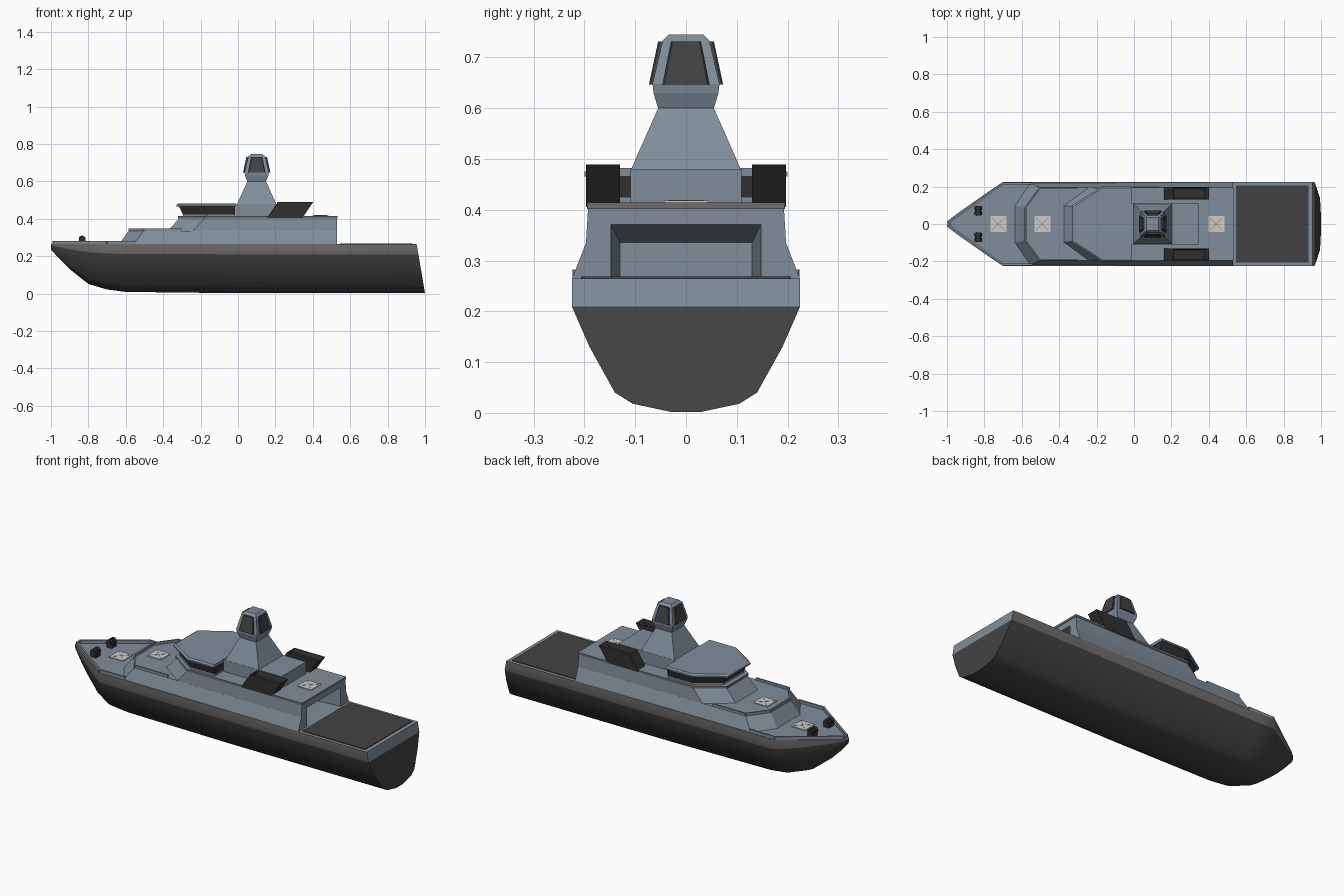
import bpy, bmesh, math
from mathutils import Matrix, Vector

if "Cube" in bpy.data.objects:
    bpy.data.objects.remove(bpy.data.objects["Cube"])


def material(name, rgb):
    m = bpy.data.materials.new(name)
    m.diffuse_color = (*rgb, 1)
    m.use_nodes = True
    m.node_tree.nodes["Principled BSDF"].inputs["Base Color"].default_value = m.diffuse_color
    return m


BLUE = material("blue_grey_paint", (0.215, 0.27, 0.325))
DARK = material("dark_hull_grey", (0.055, 0.055, 0.055))
BLACK = material("near_black", (0.03, 0.03, 0.03))
WARM = material("warm_mid_grey", (0.16, 0.155, 0.15))
PALE = material("pale_hatch", (0.62, 0.6, 0.57))
LINE = material("hatch_lines", (0.32, 0.31, 0.3))


def finish(name, bm, mats, smooth=None):
    bmesh.ops.recalc_face_normals(bm, faces=bm.faces)
    me = bpy.data.meshes.new(name)
    bm.to_mesh(me)
    bm.free()
    for m in mats:
        me.materials.append(m)
    ob = bpy.data.objects.new(name, me)
    bpy.context.collection.objects.link(ob)
    if smooth:
        bpy.ops.object.select_all(action='DESELECT')
        ob.select_set(True)
        bpy.context.view_layer.objects.active = ob
        bpy.ops.object.shade_smooth_by_angle(angle=math.radians(smooth))
    return ob


def both(half):
    """Close a half outline by mirroring it across y."""
    return list(half) + [(x, -y) for x, y in reversed(half)]


def loft(name, rings, mats, side_mat=0):
    """Skin rings of 3D points with equal counts and cap both ends."""
    bm = bmesh.new()
    vs = [[bm.verts.new(p) for p in r] for r in rings]
    n = len(rings[0])
    for a, b in zip(vs, vs[1:]):
        for i in range(n):
            f = bm.faces.new((a[i], a[(i + 1) % n], b[(i + 1) % n], b[i]))
            f.material_index = side_mat
    bm.faces.new(vs[0])
    bm.faces.new(vs[-1])
    return finish(name, bm, mats)


def stack(name, layers, mats, side_mat=0):
    """Loft mirrored half outlines given as (z, half outline)."""
    return loft(name, [[(x, y, z) for x, y in both(h)] for z, h in layers], mats, side_mat)


def box(name, x0, x1, y0, y1, z0, z1, mat):
    return loft(name, [[(x0, y0, z), (x1, y0, z), (x1, y1, z), (x0, y1, z)] for z in (z0, z1)], [mat])


def wall(name, path, z0, z1, t, mat):
    """Thin upright wall following a 2D path."""
    bm = bmesh.new()
    for a, b in zip(path, path[1:]):
        a, b = Vector((*a, 0)), Vector((*b, 0))
        d = b - a
        mid = (a + b) / 2 + Vector((0, 0, (z0 + z1) / 2))
        mx = Matrix.Translation(mid) @ Matrix.Rotation(math.atan2(d.y, d.x), 4, 'Z')
        mx = mx @ Matrix.Diagonal((d.length + t, t, z1 - z0, 1))
        bmesh.ops.create_cube(bm, size=1, matrix=mx)
    return finish(name, bm, [mat])


# Hull: stations along x, blue deck, grey upper band, dark below
section = [(0.225, 0.265), (0.225, 0.21), (0.19, 0.13), (0.14, 0.04), (0.105, 0.018), (0.03, 0.002)]
stations = [(-1, 0.235, 0.014), (-0.95, 0.18, 0.052), (-0.9, 0.13, 0.088), (-0.8, 0.05, 0.158),
            (-0.7, 0.02, 0.225), (-0.6, 0.007, 0.225), (0, 0, 0.225), (0.955, 0, 0.225)]
bm = bmesh.new()
rows = []
for x, keel, w in stations:
    half = []
    for y, z in section:
        xx = x + 0.17 * (0.265 - z) if x > 0.9 else x   # raked transom
        half.append((xx, y * w / 0.225, keel + (0.265 - keel) * z / 0.265))
    rows.append([bm.verts.new(p) for p in half] +
                [bm.verts.new((p[0], -p[1], p[2])) for p in reversed(half)])
n = 12
for a, b in zip(rows, rows[1:]):
    for i in range(n):
        f = bm.faces.new((a[i], a[(i + 1) % n], b[(i + 1) % n], b[i]))
        f.material_index = 0 if i == n - 1 else 2 if i in (0, n - 2) else 1
for r in (rows[0], rows[-1]):
    for i in range(5):
        f = bm.faces.new((r[i], r[i + 1], r[n - 2 - i], r[n - 1 - i]))
        f.material_index = 0 if i == 0 else 1
finish("hull", bm, [BLUE, DARK, WARM], 35)

# Superstructure in two tiers
lower = stack("lower_superstructure", [
    (0.265, [(-0.635, 0.1), (-0.555, 0.218), (0.53, 0.224)]),
    (0.335, [(-0.585, 0.087), (-0.505, 0.196), (0.53, 0.197)])], [BLUE])
upper = stack("upper_superstructure", [
    (0.335, [(-0.375, 0.097), (-0.24, 0.196), (0.53, 0.197)]),
    (0.402, [(-0.315, 0.093), (-0.18, 0.19), (0.53, 0.193)])], [BLUE])
stack("upper_deck_edge", [
    (z, [(-0.32, 0.095), (-0.18, 0.195), (0.533, 0.195)]) for z in (0.402, 0.414)], [BLUE, WARM], 1)
# blue skin hides the grey underside rule: top face of the edge plate stays blue

# Tapered hangar bay cut into the aft face
cutter = loft("hangar_cutter", [
    [(x, -y, 0.2), (x, y, 0.2), (x, y, z), (x, -y, z)]
    for x, y, z in ((0.33, 0.13, 0.336), (0.532, 0.148, 0.371))], [BLUE])
for ob in (lower, upper):
    mod = ob.modifiers.new("hangar", 'BOOLEAN')
    mod.object = cutter
    mod.solver = 'EXACT'
    bpy.context.view_layer.objects.active = ob
    bpy.ops.object.modifier_apply(modifier=mod.name)
bpy.data.objects.remove(cutter)

# Flight deck
box("flight_deck", 0.545, 0.932, -0.207, 0.207, 0.262, 0.269, DARK)

# Bridge windows and roof
stack("bridge_sill", [
    (z, [(-0.295, 0.09), (-0.165, 0.182), (-0.015, 0.182)]) for z in (0.412, 0.424)], [BLUE])
stack("bridge_windows", [
    (0.424, [(-0.295, 0.09), (-0.165, 0.182), (-0.016, 0.182)]),
    (0.466, [(-0.315, 0.095), (-0.172, 0.192), (-0.016, 0.192)])], [BLACK])
stack("bridge_roof", [
    (0.466, [(-0.33, 0.1), (-0.175, 0.2), (-0.012, 0.2)]),
    (0.474, [(-0.33, 0.1), (-0.175, 0.2), (-0.012, 0.2)]),
    (0.482, [(-0.318, 0.096), (-0.17, 0.192), (-0.012, 0.192)])], [BLUE])

# Deckhouse behind the bridge, and the mast
box("mast_deckhouse", -0.014, 0.345, -0.109, 0.109, 0.41, 0.48, BLUE)
mast = [(0.48, 0.104, 0.108), (0.6, 0.05, 0.055), (0.63, 0.062, 0.064), (0.648, 0.065, 0.066),
        (0.733, 0.045, 0.046), (0.745, 0.032, 0.034)]
stack("mast", [(z, [(0.1 - hx, hy), (0.1 + hx, hy)]) for z, hx, hy in mast], [BLUE])

# Sensor panels on the four mast faces
for k, side in enumerate(("aft", "left", "front", "right")):
    turn = Matrix.Translation((0.1, 0, 0)) @ Matrix.Rotation(k * math.pi / 2, 4, 'Z')
    rings = []
    for off, s in ((-0.006, 1), (0.005, 1), (0.008, 0.92)):
        pts = [(0.065, -0.046 * s, 0.647), (0.065, 0.046 * s, 0.647),
               (0.047, 0.029 * s, 0.731), (0.047, -0.029 * s, 0.731)]
        rings.append([turn @ Vector((x + off, y, z)) for x, y, z in pts])
    loft("mast_panel_" + side, rings, [DARK])

# Slanted side launchers with a recessed top
for s, side in ((1, "left"), (-1, "right")):
    bm = bmesh.new()
    rings = []
    for x0, x1, z in ((0.155, 0.345, 0.405), (0.212, 0.402, 0.489)):
        rings.append([bm.verts.new((x, s * y, z)) for x, y in
                      ((x0, 0.13), (x1, 0.13), (x1, 0.197), (x0, 0.197))])
    for i in range(4):
        j = (i + 1) % 4
        bm.faces.new((rings[0][i], rings[0][j], rings[1][j], rings[1][i]))
    bm.faces.new(rings[0])
    top = bm.faces.new(rings[1])
    bmesh.ops.recalc_face_normals(bm, faces=bm.faces)
    bmesh.ops.inset_individual(bm, faces=[top], thickness=0.012)
    bmesh.ops.translate(bm, verts=top.verts, vec=(-0.017, 0, -0.025))
    finish("launcher_" + side, bm, [BLACK])

# Bow bulwark and foredeck rail
wall("bow_bulwark", both([(-0.55, 0.217), (-0.7, 0.217), (-0.985, 0.013)]), 0.262, 0.282, 0.01, BLUE)
wall("foredeck_rail", both([(-0.305, 0.19), (-0.503, 0.19), (-0.58, 0.087)]), 0.333, 0.349, 0.008, BLUE)

# Deck hatches with crossed markings
for i, (x, z) in enumerate(((-0.725, 0.265), (-0.49, 0.335), (0.44, 0.414))):
    r = 0.043
    box("hatch_%d" % (i + 1), x - r, x + r, -r, r, z, z + 0.004, PALE)
    for s in (1, -1):
        wall("hatch_cross_%d" % (i + 1), [(x - 0.032, -0.032 * s), (x + 0.032, 0.032 * s)],
             z + 0.003, z + 0.005, 0.004, LINE)

# Bow winches
for s, side in ((1, "left"), (-1, "right")):
    bm = bmesh.new()
    for y, r, d in ((0.07, 0.012, 0.05), (0.055, 0.019, 0.016), (0.085, 0.019, 0.016)):
        mx = Matrix.Translation((-0.833, s * y, 0.291)) @ Matrix.Rotation(math.pi / 2, 4, 'X')
        bmesh.ops.create_cone(bm, cap_ends=True, segments=12, radius1=r, radius2=r, depth=d, matrix=mx)
    mx = Matrix.Translation((-0.833, s * 0.07, 0.272)) @ Matrix.Diagonal((0.034, 0.04, 0.02, 1))
    bmesh.ops.create_cube(bm, size=1, matrix=mx)
    finish("bow_winch_" + side, bm, [BLACK], 35)
